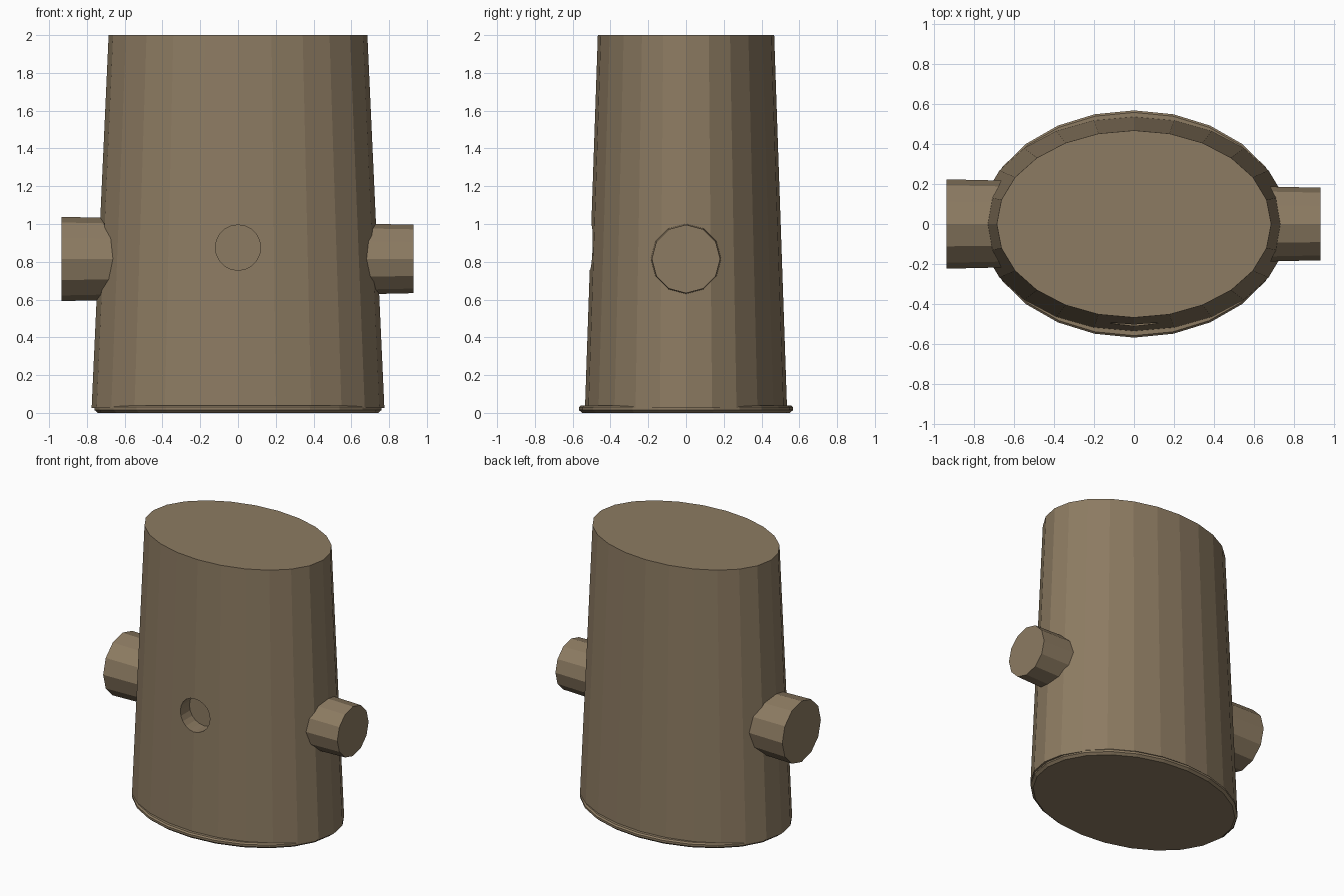
import bpy, bmesh, math
from mathutils import Matrix

cube = bpy.data.objects.get("Cube")
if cube:
    bpy.data.objects.remove(cube, do_unlink=True)

brown = bpy.data.materials.new("Brown wood")
brown.use_nodes = True
colour = (0.265, 0.198, 0.122, 1)
brown.diffuse_color = colour
brown.node_tree.nodes["Principled BSDF"].inputs["Base Color"].default_value = colour


def loft(name, sides, rings, matrix=Matrix()):
    """Closed flat-faced solid through elliptical rings (x radius, y radius, z)."""
    bm = bmesh.new()
    loops = []
    for rx, ry, z in rings:
        angles = [math.tau * i / sides for i in range(sides)]
        loops.append([bm.verts.new((rx * math.cos(a), ry * math.sin(a), z)) for a in angles])
    for low, high in zip(loops, loops[1:]):
        for i in range(sides):
            j = (i + 1) % sides
            bm.faces.new((low[i], low[j], high[j], high[i]))
    bm.faces.new(loops[0][::-1])
    bm.faces.new(loops[-1])
    bm.transform(matrix)
    bmesh.ops.recalc_face_normals(bm, faces=bm.faces)
    mesh = bpy.data.meshes.new(name)
    bm.to_mesh(mesh)
    bm.free()
    mesh.materials.append(brown)
    obj = bpy.data.objects.new(name, mesh)
    bpy.context.collection.objects.link(obj)
    return obj


# Tapered oval trunk
trunk = loft("trunk", 24, [(0.775, 0.535, 0.025), (0.685, 0.467, 2.0)])

# Thin base rim, rounded under
loft("base_rim", 24, [(0.742, 0.55, 0), (0.76, 0.567, 0.015),
                      (0.76, 0.567, 0.03), (0.75, 0.557, 0.04)])

# Tapered branch stubs on both sides, one crossing peg
loft("side_branches", 12, [(0.223, 0.223, -0.935), (0.181, 0.181, 0.93)],
     Matrix.Translation((0, 0, 0.815)) @ Matrix.Rotation(math.pi / 2, 4, 'Y'))

# Round hollow in the front
cutter = loft("hollow_cutter", 20, [(0.12, 0.12, 0), (0.12, 0.12, 0.31)],
              Matrix.Translation((0, -0.39, 0.875)) @ Matrix.Rotation(math.pi / 2, 4, 'X'))
cutter.hide_render = True
cut = trunk.modifiers.new("front_hollow", 'BOOLEAN')
cut.operation = 'DIFFERENCE'
cut.solver = 'EXACT'
cut.object = cutter
bpy.context.view_layer.objects.active = trunk
bpy.ops.object.modifier_apply(modifier=cut.name)
bpy.data.objects.remove(cutter, do_unlink=True)
